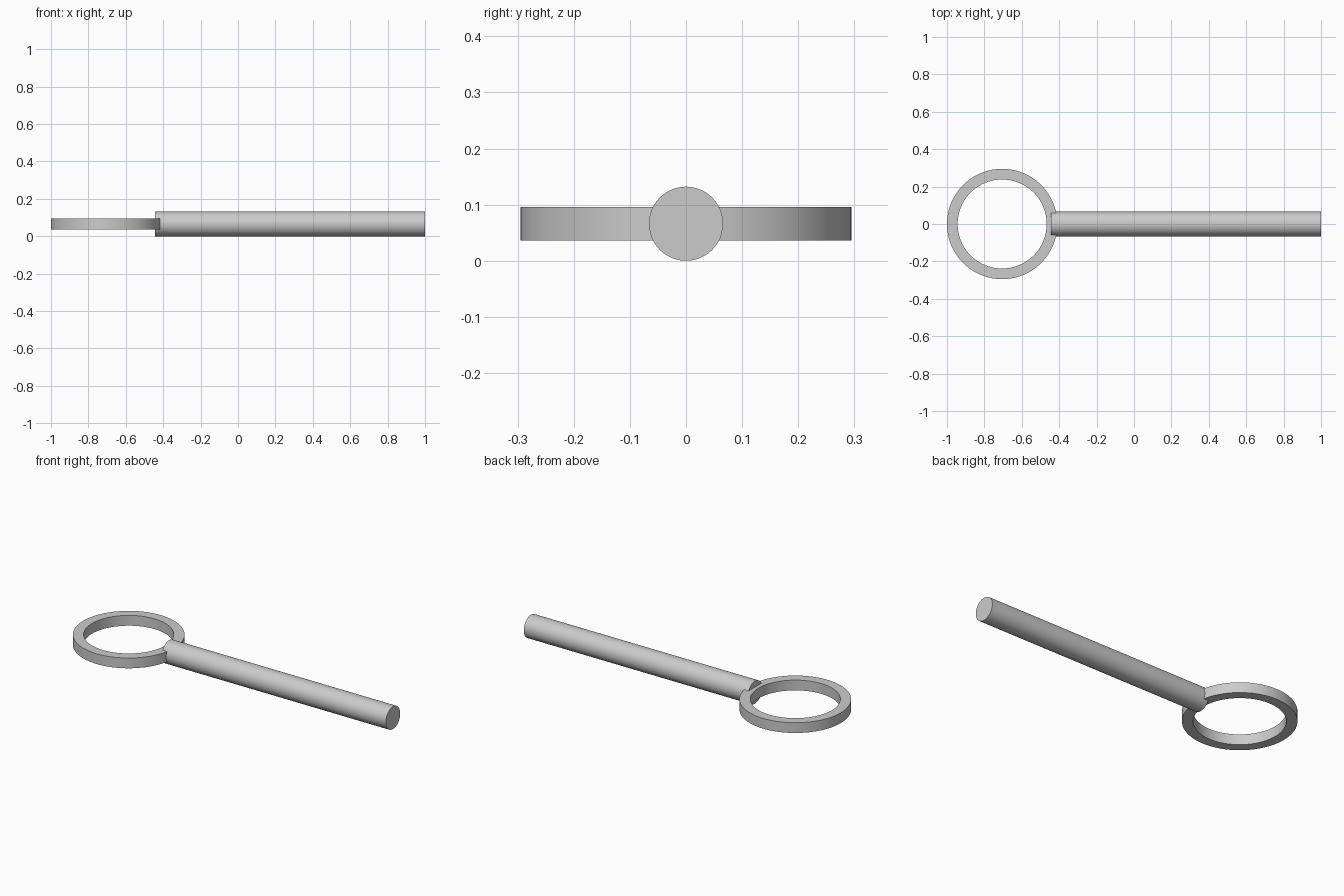
import bpy, bmesh, math
from mathutils import Matrix

cube = bpy.data.objects.get("Cube")
if cube:
    bpy.data.objects.remove(cube, do_unlink=True)

# Single grey finish
grey = bpy.data.materials.new("light_grey")
grey.use_nodes = True
colour = (0.6, 0.6, 0.6, 1)
grey.diffuse_color = colour
grey.node_tree.nodes["Principled BSDF"].inputs["Base Color"].default_value = colour

MID_Z = 0.066


def finish(name, bm, location):
    bmesh.ops.recalc_face_normals(bm, faces=bm.faces)
    mesh = bpy.data.meshes.new(name)
    bm.to_mesh(mesh)
    bm.free()
    mesh.materials.append(grey)
    obj = bpy.data.objects.new(name, mesh)
    bpy.context.collection.objects.link(obj)
    obj.location = location
    bpy.ops.object.select_all(action="DESELECT")
    obj.select_set(True)
    bpy.context.view_layer.objects.active = obj
    bpy.ops.object.shade_smooth_by_angle(angle=math.radians(30))
    return obj


# Flat ring: a rectangular section spun about the vertical axis
outer, inner, half = 0.295, 0.238, 0.03
bm = bmesh.new()
section = [bm.verts.new((r, 0, z)) for r, z in
           ((inner, -half), (outer, -half), (outer, half), (inner, half))]
edges = [bm.edges.new((section[i], section[(i + 1) % 4])) for i in range(4)]
bmesh.ops.spin(bm, geom=section + edges, cent=(0, 0, 0), axis=(0, 0, 1),
               angle=math.tau, steps=96, use_duplicate=False)
bmesh.ops.remove_doubles(bm, verts=bm.verts, dist=0.0001)
finish("ring", bm, (outer - 1, 0, MID_Z))

# Round handle lying along x, its inner end overlapping the ring
start, end = -0.445, 1.0
bm = bmesh.new()
bmesh.ops.create_cone(bm, cap_ends=True, segments=64, radius1=MID_Z,
                      radius2=MID_Z, depth=end - start,
                      matrix=Matrix.Rotation(math.pi / 2, 4, "Y"))
finish("handle", bm, ((start + end) / 2, 0, MID_Z))
